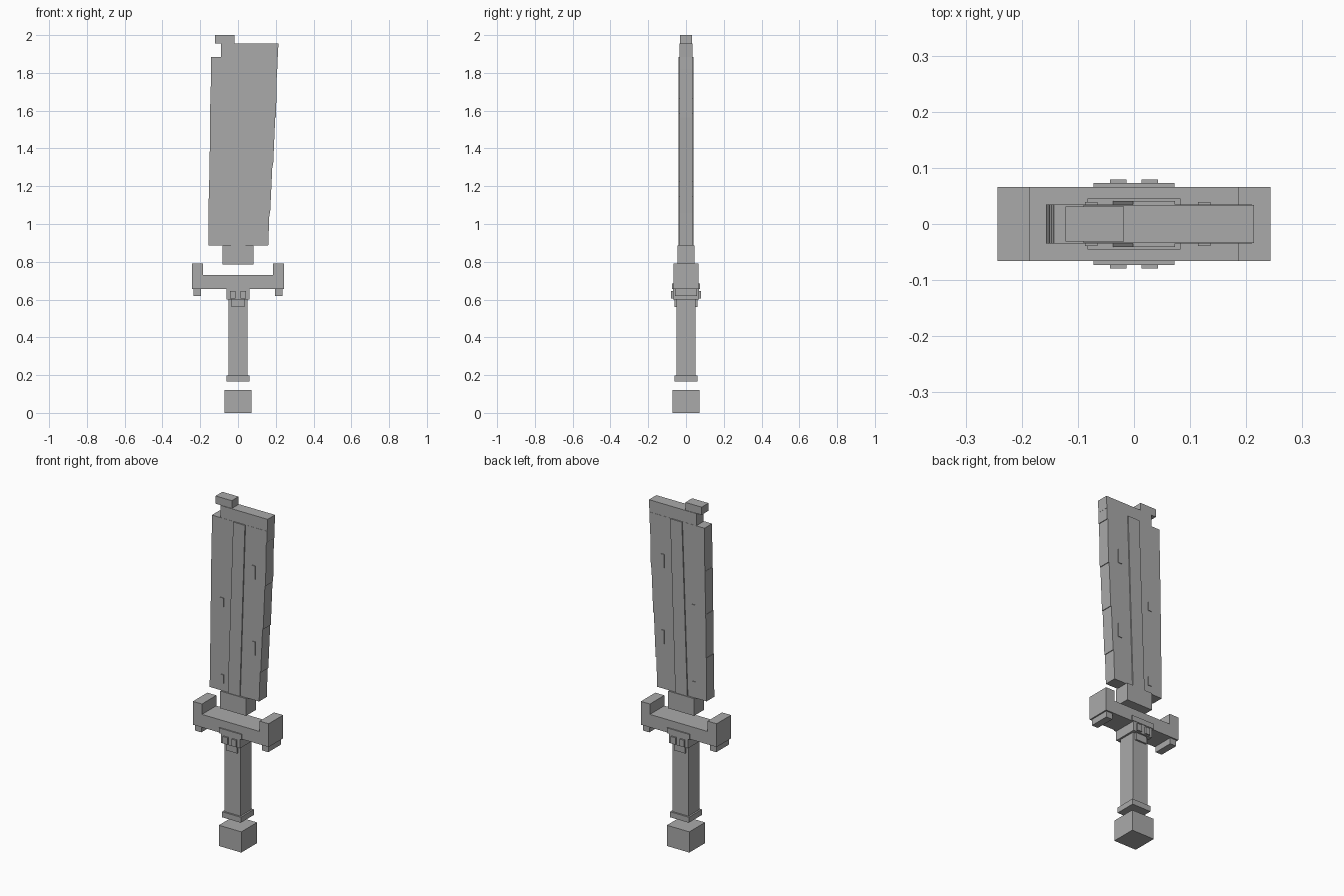
import bpy, bmesh

if "Cube" in bpy.data.objects:
    bpy.data.objects.remove(bpy.data.objects["Cube"])

steel = bpy.data.materials.new("plain_grey")
steel.diffuse_color = (0.4, 0.4, 0.4, 1)
steel.use_nodes = True
steel.node_tree.nodes["Principled BSDF"].inputs["Base Color"].default_value = steel.diffuse_color


def prism(name, outline, y0, y1):
    """Extrude an (x, z) outline from y0 to y1."""
    bm = bmesh.new()
    face = bm.faces.new([bm.verts.new((x, y0, z)) for x, z in outline])
    ext = bmesh.ops.extrude_face_region(bm, geom=[face])
    verts = [v for v in ext["geom"] if isinstance(v, bmesh.types.BMVert)]
    bmesh.ops.translate(bm, verts=verts, vec=(0, y1 - y0, 0))
    bmesh.ops.recalc_face_normals(bm, faces=bm.faces)
    mesh = bpy.data.meshes.new(name)
    bm.to_mesh(mesh)
    bm.free()
    mesh.materials.append(steel)
    obj = bpy.data.objects.new(name, mesh)
    bpy.context.collection.objects.link(obj)
    return obj


def box(name, x0, x1, y0, y1, z0, z1):
    return prism(name, [(x0, z0), (x1, z0), (x1, z1), (x0, z1)], y0, y1)


def both_faces(name, x0, x1, y0, y1, z0, z1):
    """Same plate on the front and the back."""
    box(name + "_front", x0, x1, -y1, -y0, z0, z1)
    box(name + "_back", x0, x1, y0, y1, z0, z1)


# Handle
box("pommel", -0.072, 0.072, -0.072, 0.072, 0, 0.12)
box("grip_collar", -0.06, 0.06, -0.06, 0.06, 0.165, 0.197)
box("grip", -0.05, 0.05, -0.05, 0.05, 0.197, 0.6)

# Guard with raised ends and lower tips
box("guard_bar", -0.185, 0.185, -0.066, 0.066, 0.655, 0.73)
for side, s in (("left", -1), ("right", 1)):
    a, b = sorted((s * 0.185, s * 0.243))
    box("guard_end_" + side, a, b, -0.066, 0.066, 0.655, 0.79)
    a, b = sorted((s * 0.195, s * 0.235))
    box("guard_tip_" + side, a, b, -0.058, 0.058, 0.62, 0.655)

# Emblem under the guard
box("emblem_block", -0.061, 0.061, -0.07, 0.07, 0.6, 0.655)
both_faces("emblem_plate", -0.072, 0.072, 0.066, 0.073, 0.655, 0.685)
box("emblem_foot", -0.035, 0.035, -0.06, 0.06, 0.56, 0.6)
for side, x in (("left", -0.028), ("right", 0.028)):
    both_faces("emblem_stud_" + side, x - 0.015, x + 0.015, 0.07, 0.079, 0.605, 0.645)

# Blade base
box("blade_base", -0.083, 0.083, -0.045, 0.045, 0.785, 0.885)

# Blade body with stepped edges
right = [(0.885, 0.157), (1.055, 0.167), (1.31, 0.183), (1.565, 0.198), (1.82, 0.207), (1.885, 0.211)]
outline = []
for (z0, x0), (z1, x1) in zip(right, right[1:]):
    outline += [(x0 + 0.003, z0), (x1 - 0.001, z1)]
for i in range(4):
    z = 1.885 - 0.25 * i
    x = -0.143 - 0.004 * i
    outline += [(x, z), (x - 0.002, z - 0.25)]
prism("blade", outline, -0.035, 0.035)

# Blade top and tip peg
prism("blade_top", [(-0.09, 1.885), (0.211, 1.885), (0.214, 1.955), (-0.09, 1.955)], -0.034, 0.034)
box("tip_peg", -0.122, -0.018, -0.031, 0.031, 1.955, 2.0)

# Raised centre strip leaning with the blade
prism("centre_strip", [(-0.037, 0.885), (0.04, 0.885), (0.073, 1.885), (-0.002, 1.885)], -0.041, 0.041)

# Small chips on both faces
for i, (x, z, h) in enumerate(((-0.076, 1.40, 0.05), (-0.076, 0.955, 0.05),
                               (0.125, 1.625, 0.08), (0.125, 1.185, 0.08))):
    both_faces("chip_%d" % i, x - 0.011, x + 0.011, 0.035, 0.039, z - h / 2, z + h / 2)
